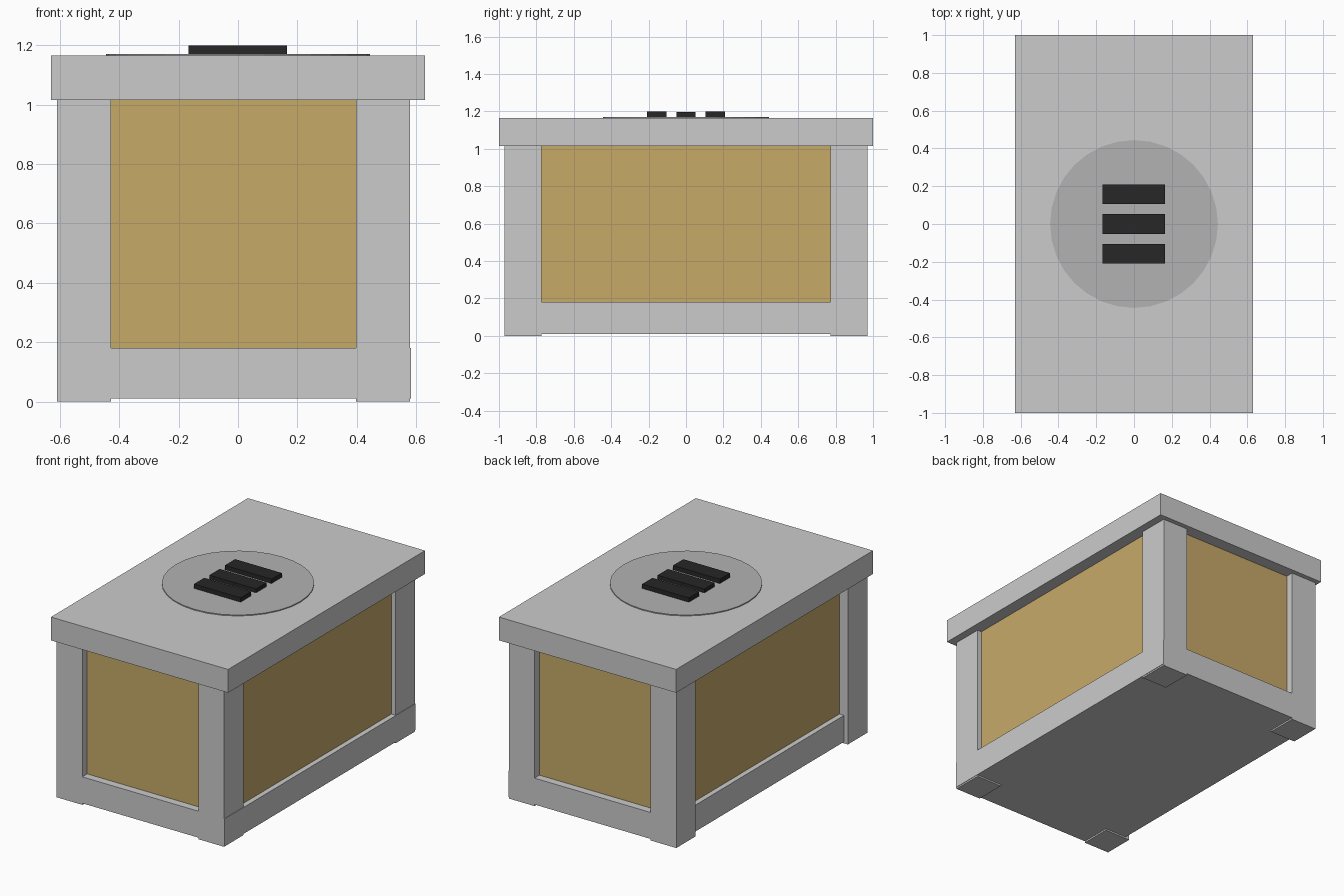
import bpy, bmesh

if "Cube" in bpy.data.objects:
    bpy.data.objects.remove(bpy.data.objects["Cube"])


def material(name, rgb):
    m = bpy.data.materials.new(name)
    m.diffuse_color = (*rgb, 1)
    m.use_nodes = True
    m.node_tree.nodes["Principled BSDF"].inputs["Base Color"].default_value = m.diffuse_color
    return m


def finish(name, bm, mat):
    mesh = bpy.data.meshes.new(name)
    bm.to_mesh(mesh)
    bm.free()
    ob = bpy.data.objects.new(name, mesh)
    bpy.context.collection.objects.link(ob)
    if mat:
        mesh.materials.append(mat)
    return ob


def box(name, x, y, z, mat=None):
    """Box from (min, max) ranges on each axis."""
    bm = bmesh.new()
    bmesh.ops.create_cube(bm, size=1)
    ranges = (x, y, z)
    for v in bm.verts:
        v.co = [(a + b) / 2 + c * (b - a) for c, (a, b) in zip(v.co, ranges)]
    return finish(name, bm, mat)


wood = material("tan_panel", (0.57, 0.40, 0.14))
black = material("dark_slat", (0.02, 0.02, 0.02))
pale = material("pale_disc", (0.45, 0.45, 0.45))

# Base slab, just clear of the ground
box("base", (-0.583, 0.583), (-0.97, 0.97), (0.01, 0.18))

# Recessed body whose sides are the tan panels
box("panel_body", (-0.55, 0.55), (-0.92, 0.92), (0.18, 1.015), wood)

# Corner posts, set slightly to the left as a group
for side, x in (("left", (-0.61, -0.428)), ("right", (0.398, 0.58))):
    for end, y in (("front", (-0.97, -0.773)), ("back", (0.773, 0.97))):
        box(f"{end}_{side}_post", x, y, (0, 1.015))

# Overhanging lid
box("lid", (-0.63, 0.63), (-1, 1), (1.015, 1.165))

# Thin round plate on the lid
bm = bmesh.new()
bmesh.ops.create_cone(bm, cap_ends=True, segments=32, radius1=0.444,
                      radius2=0.444, depth=0.01)
plate = finish("lid_plate", bm, pale)
plate.location.z = 1.166

# Three slats on the plate, the middle one a touch lower
for name, y, top in (("front", -0.157, 1.199), ("middle", 0, 1.196), ("back", 0.157, 1.199)):
    box(f"{name}_slat", (-0.167, 0.165), (y - 0.052, y + 0.052), (1.168, top), black)
